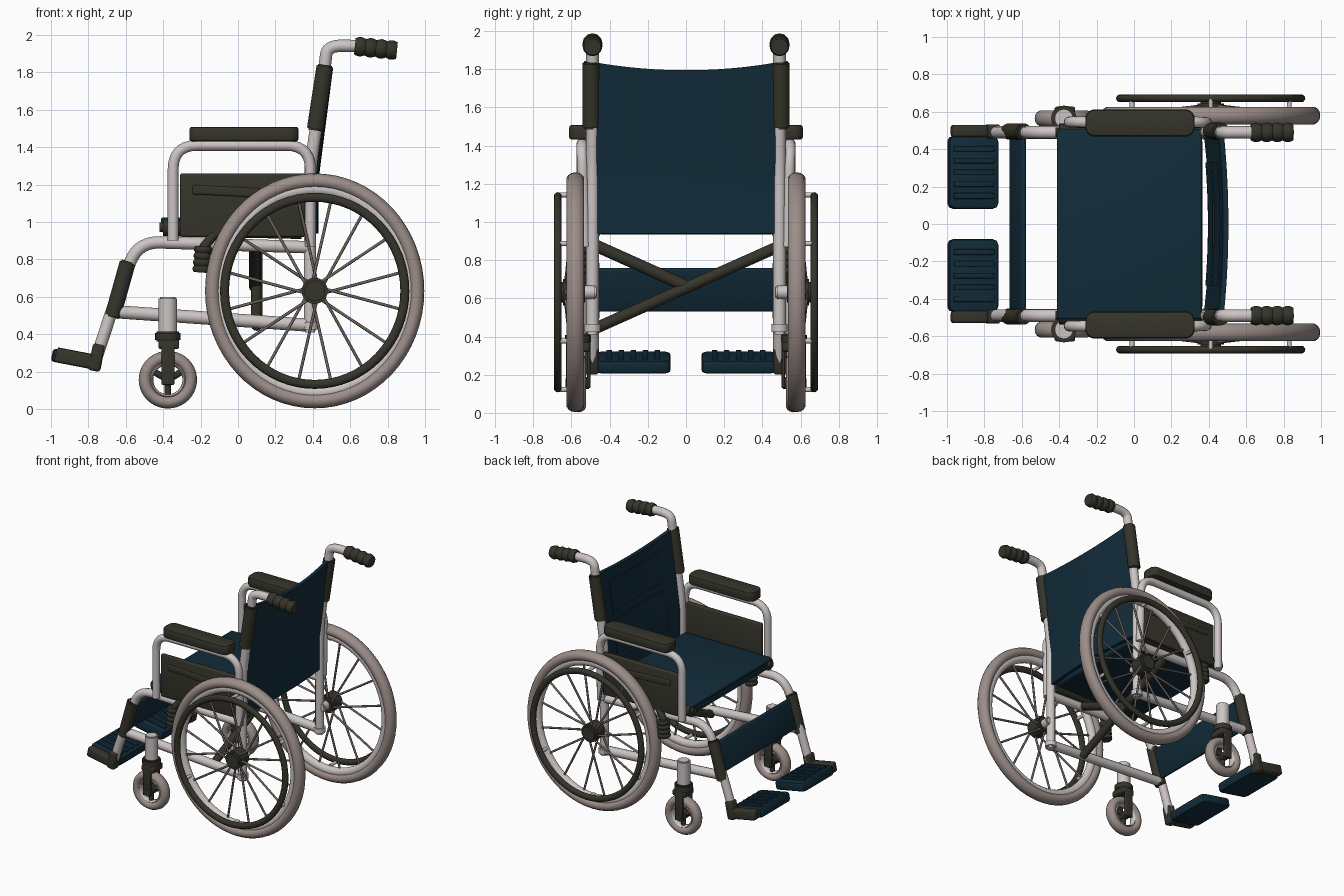
import bpy, bmesh, math
from mathutils import Vector, Matrix

if "Cube" in bpy.data.objects:
    bpy.data.objects.remove(bpy.data.objects["Cube"])


def material(name, rgb):
    m = bpy.data.materials.new(name)
    m.diffuse_color = (*rgb, 1)
    m.use_nodes = True
    m.node_tree.nodes["Principled BSDF"].inputs["Base Color"].default_value = m.diffuse_color
    return m


DARK = material("dark olive plastic", (0.036, 0.035, 0.024))
BLUE = material("navy fabric", (0.006, 0.025, 0.042))
TYRE = material("warm grey rubber", (0.33, 0.27, 0.25))
SILVER = material("silver tube", (0.60, 0.56, 0.55))
SPOKE = material("dull steel", (0.15, 0.13, 0.12))


def finish(ob, mat, angle=40):
    ob.data.materials.clear()
    ob.data.materials.append(mat)
    bpy.ops.object.select_all(action='DESELECT')
    ob.select_set(True)
    bpy.context.view_layer.objects.active = ob
    bpy.ops.object.shade_smooth_by_angle(angle=math.radians(angle))
    return ob


def from_bmesh(name, bm, mat, angle=40):
    bmesh.ops.recalc_face_normals(bm, faces=bm.faces[:])
    me = bpy.data.meshes.new(name)
    bm.to_mesh(me)
    bm.free()
    ob = bpy.data.objects.new(name, me)
    bpy.context.collection.objects.link(ob)
    return finish(ob, mat, angle)


def rounded(pts, d):
    """Replace inner corners of a path with small arcs."""
    pts = [Vector(p) for p in pts]
    out = [pts[0]]
    for a, b, c in zip(pts, pts[1:], pts[2:]):
        p = b + (a - b).normalized() * min(d, (a - b).length * 0.48)
        q = b + (c - b).normalized() * min(d, (c - b).length * 0.48)
        for i in range(8):
            t = i / 7
            out.append(p * (1 - t) ** 2 + b * 2 * t * (1 - t) + q * t * t)
    return out + [pts[-1]]


def tube(name, pts, r, mat, bend=0.1, radii=None):
    path = rounded(pts, bend) if bend else [Vector(p) for p in pts]
    cu = bpy.data.curves.new(name, 'CURVE')
    cu.dimensions = '3D'
    cu.bevel_depth = r
    cu.bevel_resolution = 4
    cu.use_fill_caps = True
    sp = cu.splines.new('POLY')
    sp.points.add(len(path) - 1)
    for i, p in enumerate(path):
        sp.points[i].co = (*p, 1)
        sp.points[i].radius = radii[i] if radii else 1
    tmp = bpy.data.objects.new(name + "_path", cu)
    bpy.context.collection.objects.link(tmp)
    me = bpy.data.meshes.new_from_object(tmp.evaluated_get(bpy.context.evaluated_depsgraph_get()))
    bpy.data.objects.remove(tmp)
    ob = bpy.data.objects.new(name, me)
    bpy.context.collection.objects.link(ob)
    return finish(ob, mat)


def beads(name, a, b, r, n, mat):
    """Ribbed grip: a tube whose radius pulses n times."""
    a, b = Vector(a), Vector(b)
    k = n * 6
    radii = [0.84 + 0.16 * abs(math.sin(math.pi * n * i / k)) for i in range(k + 1)]
    return tube(name, [a.lerp(b, i / k) for i in range(k + 1)], r, mat, 0, radii)


def box(name, c, size, mat, bevel=0.02, tilt=0, seg=3, upright_only=False):
    bm = bmesh.new()
    bmesh.ops.create_cube(bm, size=1, matrix=Matrix.Diagonal((*size, 1)))
    edges = bm.edges[:]
    if upright_only:
        edges = [e for e in edges if abs(e.verts[0].co.z - e.verts[1].co.z) > 1e-4]
    bmesh.ops.bevel(bm, geom=edges, offset=bevel, segments=seg, affect='EDGES', profile=0.5)
    if upright_only:  # soften the top and bottom rims too
        rim = [e for e in bm.edges if abs(e.verts[0].co.z - e.verts[1].co.z) < 1e-4]
        bmesh.ops.bevel(bm, geom=rim, offset=0.015, segments=2, affect='EDGES', profile=0.5)
    bm.transform(Matrix.Translation(c) @ Matrix.Rotation(tilt, 4, 'Y'))
    return from_bmesh(name, bm, mat)


def ring(name, c, rx, rz, minor, width, mat, n=64, m=14):
    """Torus in the xz plane, with outer radii rx and rz."""
    bm = bmesh.new()
    rows = []
    for i in range(n):
        a = math.tau * i / n
        row = []
        for j in range(m):
            b = math.tau * j / m
            d = minor * (math.cos(b) - 1)
            row.append(bm.verts.new((c[0] + (rx + d) * math.cos(a), c[1] + width * math.sin(b),
                                     c[2] + (rz + d) * math.sin(a))))
        rows.append(row)
    for i in range(n):
        for j in range(m):
            k, l = (i + 1) % n, (j + 1) % m
            bm.faces.new((rows[i][j], rows[k][j], rows[k][l], rows[i][l]))
    return from_bmesh(name, bm, mat)


def cyl(name, a, b, r, mat, bevel=0.008):
    a, b = Vector(a), Vector(b)
    bm = bmesh.new()
    bmesh.ops.create_cone(bm, cap_ends=True, segments=24, radius1=r, radius2=r, depth=(b - a).length)
    caps = [e for e in bm.edges if abs(e.verts[0].co.z - e.verts[1].co.z) < 1e-5]
    bmesh.ops.bevel(bm, geom=caps, offset=bevel, segments=2, affect='EDGES')
    rot = (b - a).to_track_quat('Z', 'Y').to_matrix().to_4x4()
    bm.transform(Matrix.Translation((a + b) / 2) @ rot)
    return from_bmesh(name, bm, mat)


WX, WZ, WY = 0.41, 0.632, 0.58
for s, side in ((-1, "right"), (1, "left")):
    def P(x, z, y=0.49):
        return (x, s * y, z)

    # Big wheel: tyre, rim, hand rim, hub, spokes
    ring(side + "_tyre", P(WX, WZ, WY), 0.586, 0.628, 0.04, 0.048, TYRE)
    ring(side + "_rim", P(WX, WZ, WY), 0.54, 0.58, 0.035, 0.032, SILVER)
    ring(side + "_hand_rim", P(WX, WZ, 0.672), 0.506, 0.524, 0.024, 0.021, DARK)
    cyl(side + "_hub", P(WX, WZ, 0.53), P(WX, WZ, 0.66), 0.07, DARK, 0.015)
    cyl(side + "_axle", P(WX, WZ, 0.47), P(WX, WZ, 0.56), 0.035, SILVER)
    for i in range(16):
        a = math.tau * (i + 0.5) / 16
        h = a + (0.35 if i % 2 else -0.35)
        tube(side + "_spoke", [P(WX + 0.06 * math.cos(h), WZ + 0.06 * math.sin(h), 0.63 if i % 2 else 0.545),
                               P(WX + 0.49 * math.cos(a), WZ + 0.53 * math.sin(a), WY)], 0.008, SPOKE, 0)
    for i in range(6):
        a = math.tau * (i + 0.5) / 6
        cx, cz = WX + 0.485 * math.cos(a), WZ + 0.51 * math.sin(a)
        cyl(side + "_hand_rim_peg", P(cx, cz, WY), P(cx, cz, 0.67), 0.013, SILVER, 0.003)

    # Caster wheel, fork and stem
    CX, CZ, CY = -0.375, 0.157, 0.565
    ring(side + "_caster_tyre", P(CX, CZ, CY), 0.156, 0.154, 0.034, 0.042, TYRE, 40)
    ring(side + "_caster_rim", P(CX, CZ, CY), 0.098, 0.098, 0.01, 0.03, SILVER, 40, 8)
    cyl(side + "_caster_hub", P(CX, CZ, CY - 0.065), P(CX, CZ, CY + 0.065), 0.032, DARK)
    for i in range(3):
        a = math.tau * i / 3 - math.pi / 2
        tube(side + "_caster_spoke", [P(CX, CZ, CY), P(CX + 0.09 * math.cos(a), CZ + 0.09 * math.sin(a), CY)],
             0.018, DARK, 0)
    for o in (-0.055, 0.055):
        box(side + "_fork_leg", P(CX, 0.25, CY + o), (0.07, 0.018, 0.24), DARK, 0.006)
    box(side + "_fork_crown", P(CX + 0.005, 0.345, CY), (0.11, 0.125, 0.05), DARK, 0.012)
    cyl(side + "_caster_collar", P(CX, 0.36, CY), P(CX, 0.415, CY), 0.068, DARK)
    cyl(side + "_caster_stem", P(CX, 0.4, CY), P(CX, 0.6, CY), 0.049, SILVER)

    # Frame tubes
    tube(side + "_back_post", [P(0.385, 0.42), P(0.385, 1.28), P(0.465, 1.84), P(0.477, 1.945), P(0.66, 1.94)],
         0.033, SILVER, 0.1)
    tube(side + "_seat_rail", [P(0.385, 0.865), P(-0.535, 0.895), P(-0.66, 0.57), P(-0.765, 0.25)],
         0.033, SILVER, 0.12)
    tube(side + "_lower_rail", [P(-0.65, 0.52), P(0.40, 0.447)], 0.035, SILVER, 0)
    cyl(side + "_rail_end", P(0.385, 0.41), P(0.385, 0.48), 0.042, SILVER, 0.015)
    tube(side + "_arm_tube", [P(-0.347, 0.9, 0.545), P(-0.347, 1.41, 0.545), P(0.387, 1.41, 0.545),
                              P(0.387, 0.87, 0.53)], 0.029, SILVER, 0.13)

    # Sleeves and grips
    cyl(side + "_back_sleeve", P(0.412, 1.49, 0.497), P(0.466, 1.84, 0.497), 0.045, DARK)
    cyl(side + "_leg_sleeve", P(-0.588, 0.79, 0.495), P(-0.672, 0.49, 0.495), 0.043, DARK)
    beads(side + "_push_grip", P(0.625, 1.94), P(0.85, 1.917), 0.052, 4, DARK)

    # Arm pad, side panel, seat edge tube, brake
    box(side + "_arm_pad", P(0.032, 1.47, 0.54), (0.585, 0.145, 0.078), DARK, 0.05, 0, 5, True)
    box(side + "_side_panel", P(0.025, 1.09, 0.53), (0.67, 0.035, 0.34), DARK, 0.012)
    box(side + "_panel_ridge", P(0.025, 1.16, 0.543), (0.54, 0.025, 0.05), DARK, 0.01, 0.05)
    cyl(side + "_seat_edge", P(-0.42, 0.972), P(0.36, 0.955), 0.046, DARK, 0.02)
    tube(side + "_brake_arm", [P(-0.13, 0.93, 0.53), P(-0.19, 0.86, 0.55), P(-0.19, 0.78, 0.55)], 0.026, DARK, 0.04)
    beads(side + "_brake_grip", P(-0.185, 0.87, 0.555), P(-0.195, 0.73, 0.555), 0.05, 4, DARK)

    # Foot rest: bracket, plate, ribs
    tilt = math.atan2(0.05, 0.26)
    box(side + "_ankle", P(-0.757, 0.275, 0.495), (0.065, 0.075, 0.145), DARK, 0.015, 0.2)
    box(side + "_foot_bracket", P(-0.858, 0.268, 0.498), (0.24, 0.065, 0.078), DARK, 0.015, tilt)
    box(side + "_foot_plate", P(-0.862, 0.264, 0.276), (0.27, 0.39, 0.07), BLUE, 0.03, tilt, 2, True)
    for i in range(5):
        box(side + "_foot_rib", P(-0.855, 0.302, 0.15 + 0.063 * i), (0.22, 0.03, 0.014), BLUE, 0.004, tilt)

# Seat: cushion body and top sheet
box("seat_cushion", (-0.02, 0, 0.972), (0.77, 0.92, 0.075), BLUE, 0.02)
box("seat_cover", (-0.025, 0, 1.01), (0.775, 1.015, 0.028), BLUE, 0.01)


def back_sheet(name, y0, y1, z0, z1, off, thick, sag):
    """Curved fabric sheet following the back posts."""
    bm = bmesh.new()
    n, m = 16, 10
    grid = []
    for i in range(n + 1):
        y = y0 + (y1 - y0) * i / n
        u = 1 - (y / 0.47) ** 2
        col = []
        for j in range(m + 1):
            z = z0 + (z1 - sag * u - z0) * j / m
            x = 0.388 + max(0, z - 1.22) * 0.13 + 0.028 * u + off
            col.append([bm.verts.new((x + d, y, z)) for d in (-thick / 2, thick / 2)])
        grid.append(col)
    for i in range(n):
        for j in range(m):
            for k in (0, 1):
                bm.faces.new([grid[i + a][j + b][k] for a, b in ((0, 0), (1, 0), (1, 1), (0, 1))])
    edge = ([(i, 0) for i in range(n)] + [(n, j) for j in range(m)]
            + [(i, m) for i in range(n, 0, -1)] + [(0, j) for j in range(m, 0, -1)])
    for (a, b), (c, d) in zip(edge, edge[1:] + edge[:1]):
        bm.faces.new((grid[a][b][0], grid[c][d][0], grid[c][d][1], grid[a][b][1]))
    return from_bmesh(name, bm, BLUE)


# Backrest with raised pads on the front
back_sheet("backrest", -0.47, 0.47, 0.94, 1.835, 0, 0.028, 0.04)
back_sheet("backrest_upper_pad", -0.33, 0.33, 1.48, 1.74, -0.014, 0.014, 0.03)
back_sheet("backrest_lower_pad", -0.33, 0.33, 1.1, 1.42, -0.014, 0.014, 0)

# Calf strap
box("calf_strap", (-0.622, 0, 0.645), (0.03, 0.96, 0.235), BLUE, 0.012, 0.29)

# Cross brace
tube("cross_brace_long", [(0.1, -0.47, 0.445), (0.1, 0.47, 0.865)], 0.03, DARK, 0)
tube("cross_brace_short", [(0.09, 0.02, 0.655), (0.09, -0.47, 0.875)], 0.032, DARK, 0)
